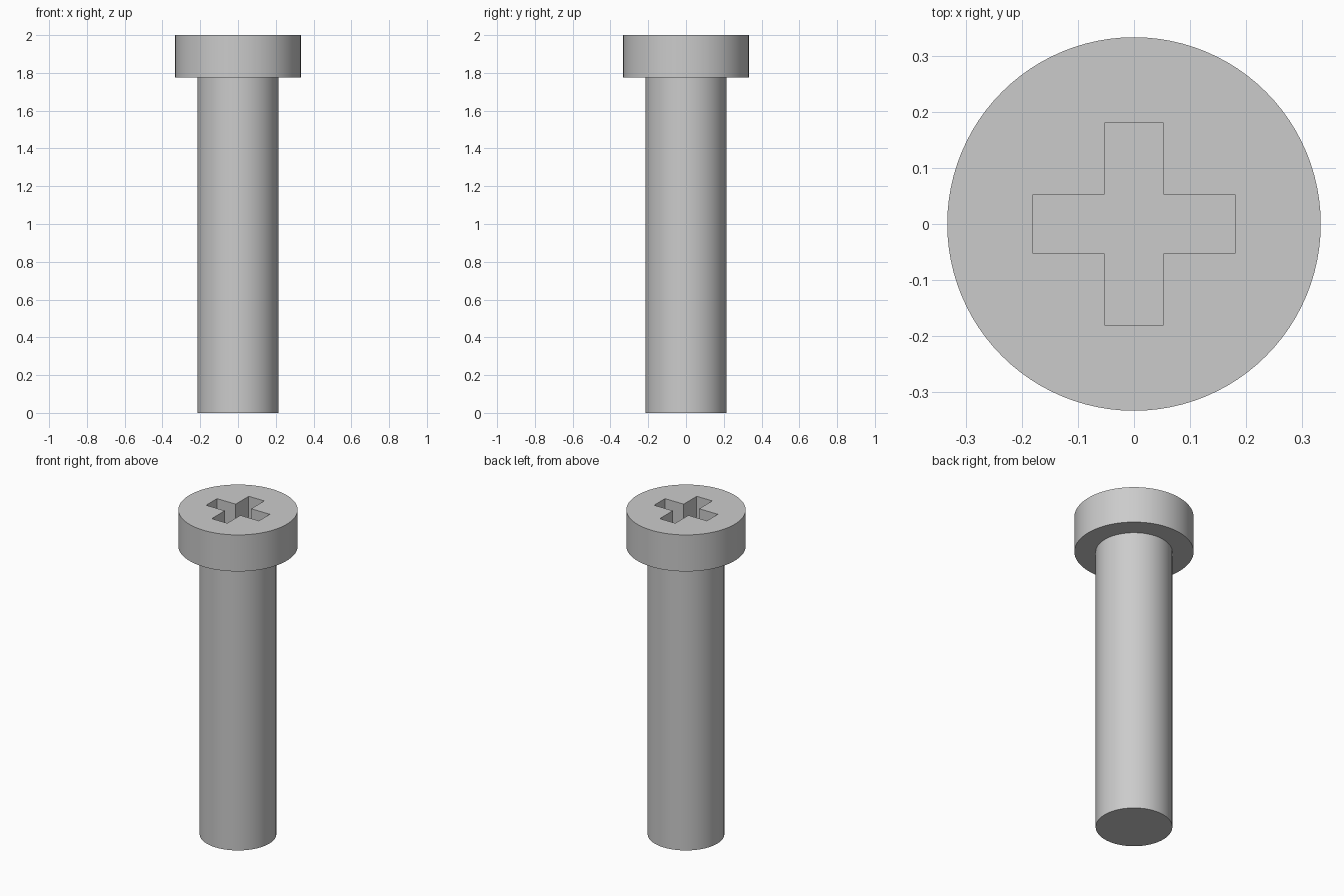
import bpy
import math

cube = bpy.data.objects.get("Cube")
if cube:
    bpy.data.objects.remove(cube, do_unlink=True)

# Dimensions
HEIGHT = 2.0
SHAFT_TOP = 1.775
HEAD_RADIUS = 0.333
SHAFT_RADIUS = 0.214
SLOT_HALF_LENGTH = 0.18
SLOT_HALF_WIDTH = 0.053
SLOT_DEPTH = 0.15
SIDES = 96

steel = bpy.data.materials.new("grey_steel")
steel.use_nodes = True
colour = (0.6, 0.6, 0.6, 1.0)
steel.diffuse_color = colour
steel.node_tree.nodes["Principled BSDF"].inputs["Base Color"].default_value = colour


def new_object(name, verts, faces):
    mesh = bpy.data.meshes.new(name)
    mesh.from_pydata(verts, [], faces)
    mesh.materials.append(steel)
    obj = bpy.data.objects.new(name, mesh)
    bpy.context.collection.objects.link(obj)
    return obj


def prism(name, outline, bottom, top):
    """Extrude a closed counter-clockwise outline from bottom to top."""
    n = len(outline)
    verts = [(x, y, z) for z in (bottom, top) for x, y in outline]
    faces = [(i, (i + 1) % n, n + (i + 1) % n, n + i) for i in range(n)]
    faces += [tuple(reversed(range(n))), tuple(range(n, 2 * n))]
    return new_object(name, verts, faces)


def circle(radius):
    angles = [2 * math.pi * i / SIDES for i in range(SIDES)]
    return [(radius * math.cos(a), radius * math.sin(a)) for a in angles]


def cross(length, width):
    """Plus-shaped outline: one arm turned through four quarters."""
    points = []
    arm = [(length, -width), (length, width), (width, width)]
    for _ in range(4):
        points += arm
        arm = [(-y, x) for x, y in arm]
    return points


# Shaft and head, joined into one closed solid
screw = prism("screw_body", circle(SHAFT_RADIUS), 0, SHAFT_TOP + 0.02)
head = prism("head_blank", circle(HEAD_RADIUS), SHAFT_TOP, HEIGHT)

# Cross-shaped driver recess
recess = prism("recess_cutter", cross(SLOT_HALF_LENGTH, SLOT_HALF_WIDTH),
               HEIGHT - SLOT_DEPTH, HEIGHT + 0.1)

for helper, operation in ((head, "UNION"), (recess, "DIFFERENCE")):
    mod = screw.modifiers.new(helper.name, "BOOLEAN")
    mod.object = helper
    mod.operation = operation
    mod.solver = "EXACT"

bpy.ops.object.select_all(action="DESELECT")
screw.select_set(True)
bpy.context.view_layer.objects.active = screw
for mod in list(screw.modifiers):
    bpy.ops.object.modifier_apply(modifier=mod.name)
for helper in (head, recess):
    bpy.data.objects.remove(helper, do_unlink=True)

# Smooth round walls with crisp rims
bpy.ops.object.shade_smooth_by_angle(angle=math.radians(30))
